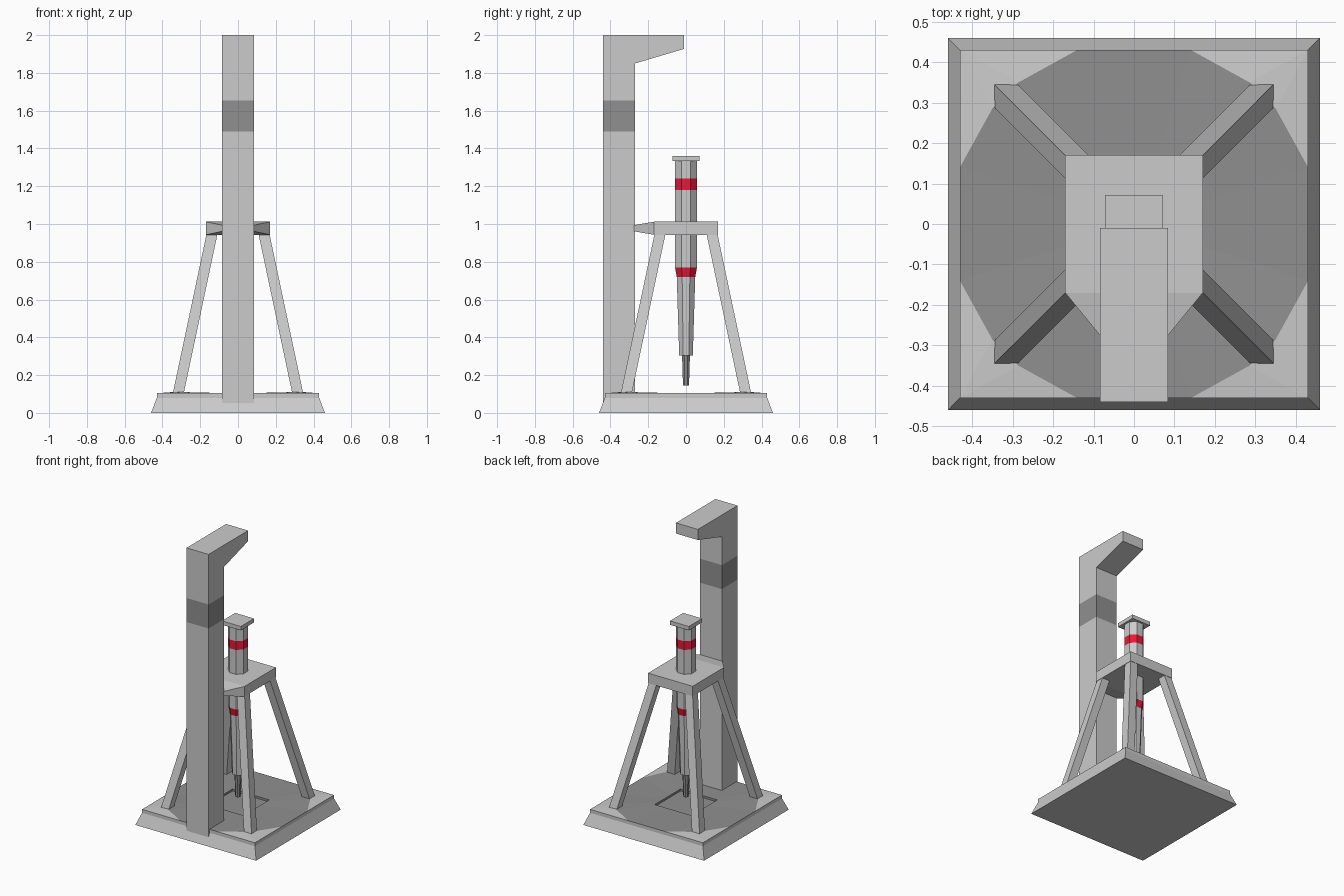
import bpy, bmesh
from math import cos, sin, pi

if "Cube" in bpy.data.objects:
    bpy.data.objects.remove(bpy.data.objects["Cube"])

def material(name, rgb):
    m = bpy.data.materials.new(name)
    m.diffuse_color = (*rgb, 1)
    m.use_nodes = True
    m.node_tree.nodes["Principled BSDF"].inputs["Base Color"].default_value = m.diffuse_color
    return m

GREY = material("light_grey", (0.8, 0.8, 0.8))
DARK = material("dark_grey", (0.28, 0.28, 0.28))
RED = material("red", (0.8, 0.01, 0.04))

def finish(name, bm, mats=(GREY,)):
    bmesh.ops.remove_doubles(bm, verts=bm.verts, dist=1e-5)
    bmesh.ops.recalc_face_normals(bm, faces=bm.faces)
    me = bpy.data.meshes.new(name)
    bm.to_mesh(me)
    bm.free()
    for m in mats:
        me.materials.append(m)
    ob = bpy.data.objects.new(name, me)
    bpy.context.collection.objects.link(ob)
    return ob

def loft(bm, rings, mat=None, start=True, end=True):
    """Bridge equal-length rings of points; mat gives a material index per band."""
    vs = [[bm.verts.new(p) for p in r] for r in rings]
    n = len(vs[0])
    for k, (a, b) in enumerate(zip(vs, vs[1:])):
        for i in range(n):
            f = bm.faces.new((a[i], a[(i + 1) % n], b[(i + 1) % n], b[i]))
            f.material_index = mat[k] if mat else 0
    if start:
        bm.faces.new(vs[0][::-1]).material_index = mat[0] if mat else 0
    if end:
        bm.faces.new(vs[-1]).material_index = mat[-1] if mat else 0

def square(h, z, cx=0, cy=0):
    return [(cx + sx * h, cy + sy * h, z) for sx, sy in ((-1, -1), (1, -1), (1, 1), (-1, 1))]

def octagon(a, z):
    r = a / cos(pi / 8)
    return [(r * cos(pi / 8 + i * pi / 4), r * sin(pi / 8 + i * pi / 4), z) for i in range(8)]

# Base: bevelled slab, raised corner pads, dark floor with a shallow pit
R, TOP = 0.43, 0.104
corner = [(R, 0.14, TOP), (0.35, 0.285, 0.11), (0.318, 0.318, 0.11), (0.285, 0.35, 0.11), (0.14, R, TOP)]
def turn(p, q):
    x, y, z = p
    for _ in range(q):
        x, y = -y, x
    return (x, y, z)

bm = bmesh.new()
rim, floor = [], []
for q in range(4):
    c = [turn(p, q) for p in corner]
    k = turn((R, R, TOP), q)
    floor += c
    rim += [c[0], k, c[4]]
    for a, b in zip(c, c[1:]):
        bm.faces.new([bm.verts.new(p) for p in (k, b, a)])
def scaled(ring, s, z):
    return [(x * s, y * s, z) for x, y, _ in ring]
loft(bm, [scaled(rim, 0.46 / R, 0), scaled(rim, 1, 0.08), rim], end=False)
pit = []
for x, y, _ in floor:
    s = 0.14 / max(abs(x), abs(y))
    pit.append((x * s, y * s, TOP))
loft(bm, [floor, pit, scaled(pit, 1, 0.09)], [1, 1], start=False)
finish("base", bm, (GREY, DARK))

# Four splayed legs
for sx, sy, tag in ((-1, -1, "front_left"), (1, -1, "front_right"), (1, 1, "back_right"), (-1, 1, "back_left")):
    bm = bmesh.new()
    loft(bm, [square(0.029, 0.1, sx * 0.317, sy * 0.317), square(0.029, 0.95, sx * 0.137, sy * 0.137)])
    finish(tag + "_leg", bm)

# Platform tapering forward into the column
def slice_xz(h, z0, z1, y):
    return [(-h, y, z0), (h, y, z0), (h, y, z1), (-h, y, z1)]
bm = bmesh.new()
loft(bm, [slice_xz(0.17, 0.943, 1.012, 0.17), slice_xz(0.17, 0.943, 1.012, -0.17),
          slice_xz(0.08, 0.962, 0.993, -0.28)])
finish("platform", bm)

# Column with overhanging arm and a dark painted band
profile = [(-0.44, 0.05), (-0.27, 0.05), (-0.27, 1.85), (-0.01, 1.927), (-0.01, 2), (-0.44, 2)]
bm = bmesh.new()
loft(bm, [[(x, y, z) for y, z in profile] for x in (-0.084, 0.084)])
for z in (1.49, 1.655):
    bmesh.ops.bisect_plane(bm, geom=bm.verts[:] + bm.edges[:] + bm.faces[:],
                           plane_co=(0, 0, z), plane_no=(0, 0, 1))
for f in bm.faces:
    f.material_index = int(1.5 < f.calc_center_median().z < 1.65)
finish("column", bm, (GREY, DARK))

# Eight-sided drill body with red bands
steps = [(0.036, 0.305), (0.049, 0.72), (0.058, 0.77), (0.058, 1.18), (0.058, 1.24), (0.058, 1.335)]
bm = bmesh.new()
loft(bm, [octagon(a, z) for a, z in steps], [0, 1, 0, 1, 0])
finish("drill_body", bm, (GREY, RED))

# Dark drill bit
bm = bmesh.new()
loft(bm, [octagon(0.016, 0.145), octagon(0.021, 0.31)])
finish("drill_bit", bm, (DARK,))

# Square cap on the drill
bm = bmesh.new()
loft(bm, [square(0.072, 1.333), square(0.072, 1.36)])
finish("drill_cap", bm)
